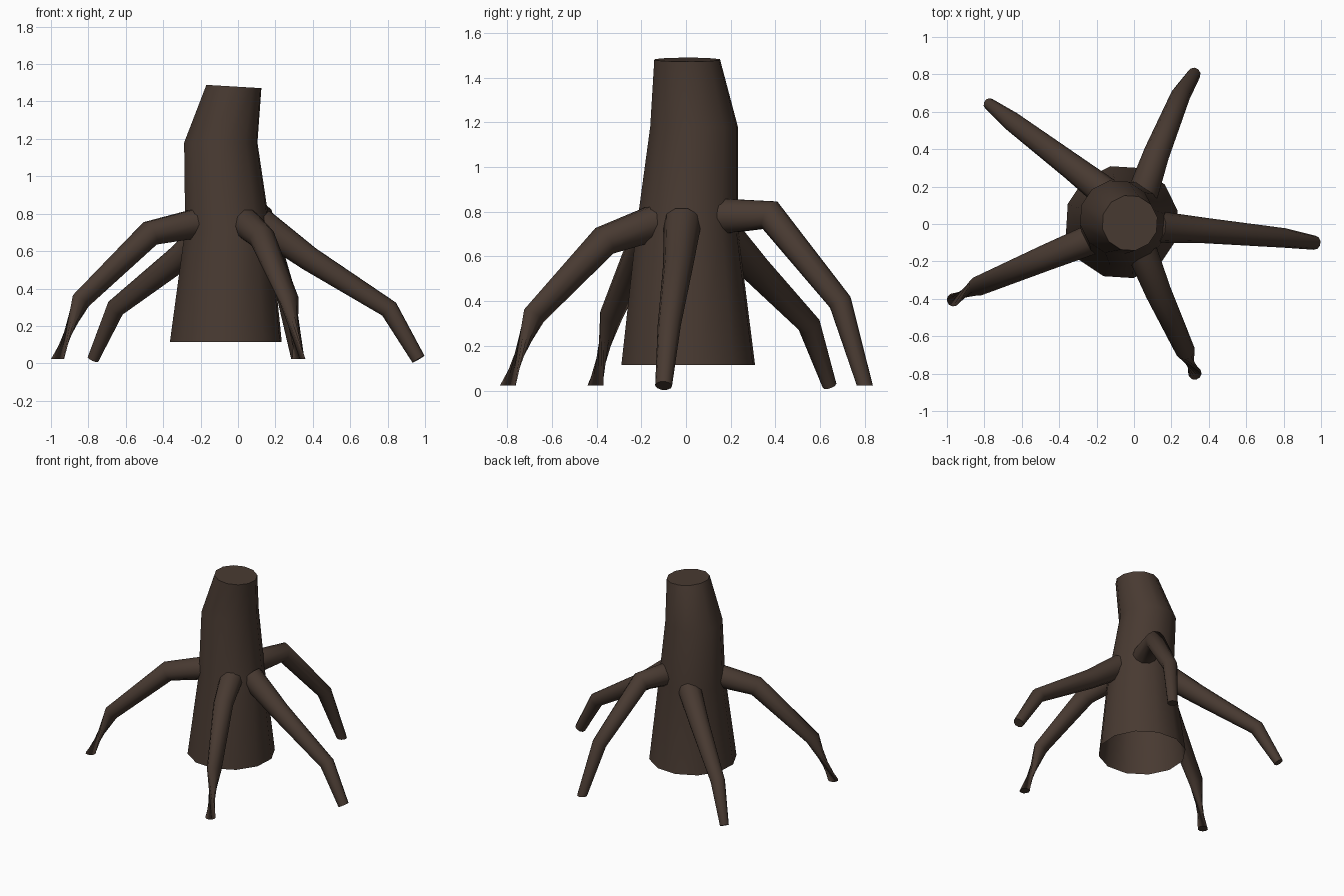
import bpy, bmesh, math
from mathutils import Vector

if "Cube" in bpy.data.objects:
    bpy.data.objects.remove(bpy.data.objects["Cube"])

bark = bpy.data.materials.new("dark bark brown")
bark.diffuse_color = (0.065, 0.042, 0.031, 1)
bark.use_nodes = True
bark.node_tree.nodes["Principled BSDF"].inputs["Base Color"].default_value = bark.diffuse_color


def ring(bm, c, side, up, r, n, turn=0.0):
    """One loop of vertices around a centre, in the plane of side and up."""
    c = Vector(c)
    return [bm.verts.new(c + r * (side * math.cos(a + turn) + up * math.sin(a + turn)))
            for a in (2 * math.pi * i / n for i in range(n))]


def skin(bm, rings):
    for a, b in zip(rings, rings[1:]):
        n = len(a)
        for i in range(n):
            j = (i + 1) % n
            bm.faces.new((a[i], a[j], b[j], b[i]))


def finish(bm, name):
    bmesh.ops.recalc_face_normals(bm, faces=bm.faces)
    me = bpy.data.meshes.new(name)
    bm.to_mesh(me)
    bm.free()
    ob = bpy.data.objects.new(name, me)
    bpy.context.collection.objects.link(ob)
    me.materials.append(bark)
    bpy.ops.object.select_all(action='DESELECT')
    ob.select_set(True)
    bpy.context.view_layer.objects.active = ob
    bpy.ops.object.shade_smooth_by_angle(angle=math.radians(50))


# Trunk: bent tapering tube, open below, slightly tilted cap on top
bm = bmesh.new()
X, Y = Vector((1, 0, 0)), Vector((0, 1, 0))
tilt = Vector((1, 0, -0.06))
trunk = [((-0.065, 0.01, 0.115), 0.305, X), ((-0.055, 0.005, 0.72), 0.232, X),
         ((-0.092, 0.036, 1.18), 0.2, X), ((-0.022, 0.005, 1.48), 0.15, tilt)]
rings = [ring(bm, c, s, Y, r, 12, 0.2) for c, r, s in trunk]
skin(bm, rings)
bm.faces.new(rings[-1])
finish(bm, "trunk")


# Stilt roots: four-ring tubes; some have a flat foot, some a twisted ankle
def root(name, pts, radii, flat=False, twist=0.0):
    bm = bmesh.new()
    p = [Vector(q) for q in pts]
    head = p[-1] - p[0]
    side = Vector((head.y, -head.x, 0)).normalized()
    rings = []
    for i, c in enumerate(p):
        t = Vector((0, 0, 0))
        if i > 0:
            t += (c - p[i - 1]).normalized()
        if i < len(p) - 1:
            t += (p[i + 1] - c).normalized()
        last = i == len(p) - 1
        if last and flat:
            t = Vector((0, 0, -1))
        up = side.cross(t.normalized())
        rings.append(ring(bm, c, side, up, radii[i], 10, twist if last else 0))
    skin(bm, rings)
    bm.faces.new(rings[0])
    bm.faces.new(rings[-1])
    finish(bm, name)


R = (0.082, 0.07, 0.052, 0.036)
TW = math.radians(150)
root("root_right", [(0.12, -0.015, 0.75), (0.38, -0.035, 0.56),
                    (0.808, -0.075, 0.29), (0.965, -0.1, 0.022)], (0.085, 0.068, 0.052, 0.038))
root("root_back_right", [(0.05, 0.17, 0.78), (0.12, 0.375, 0.785),
                         (0.25, 0.69, 0.395), (0.32, 0.8, 0.022)], R, flat=True)
root("root_back_left", [(-0.13, 0.15, 0.72), (-0.33, 0.305, 0.55),
                        (-0.655, 0.55, 0.295), (-0.775, 0.642, 0.022)], (0.085, 0.07, 0.052, 0.032))
root("root_front_left", [(-0.21, -0.075, 0.75), (-0.47, -0.18, 0.695),
                         (-0.84, -0.335, 0.335), (-0.965, -0.405, 0.022)], R, True, TW)
root("root_front_right", [(0.04, -0.14, 0.75), (0.13, -0.365, 0.67),
                          (0.275, -0.68, 0.335), (0.325, -0.797, 0.022)], R, True, TW)
